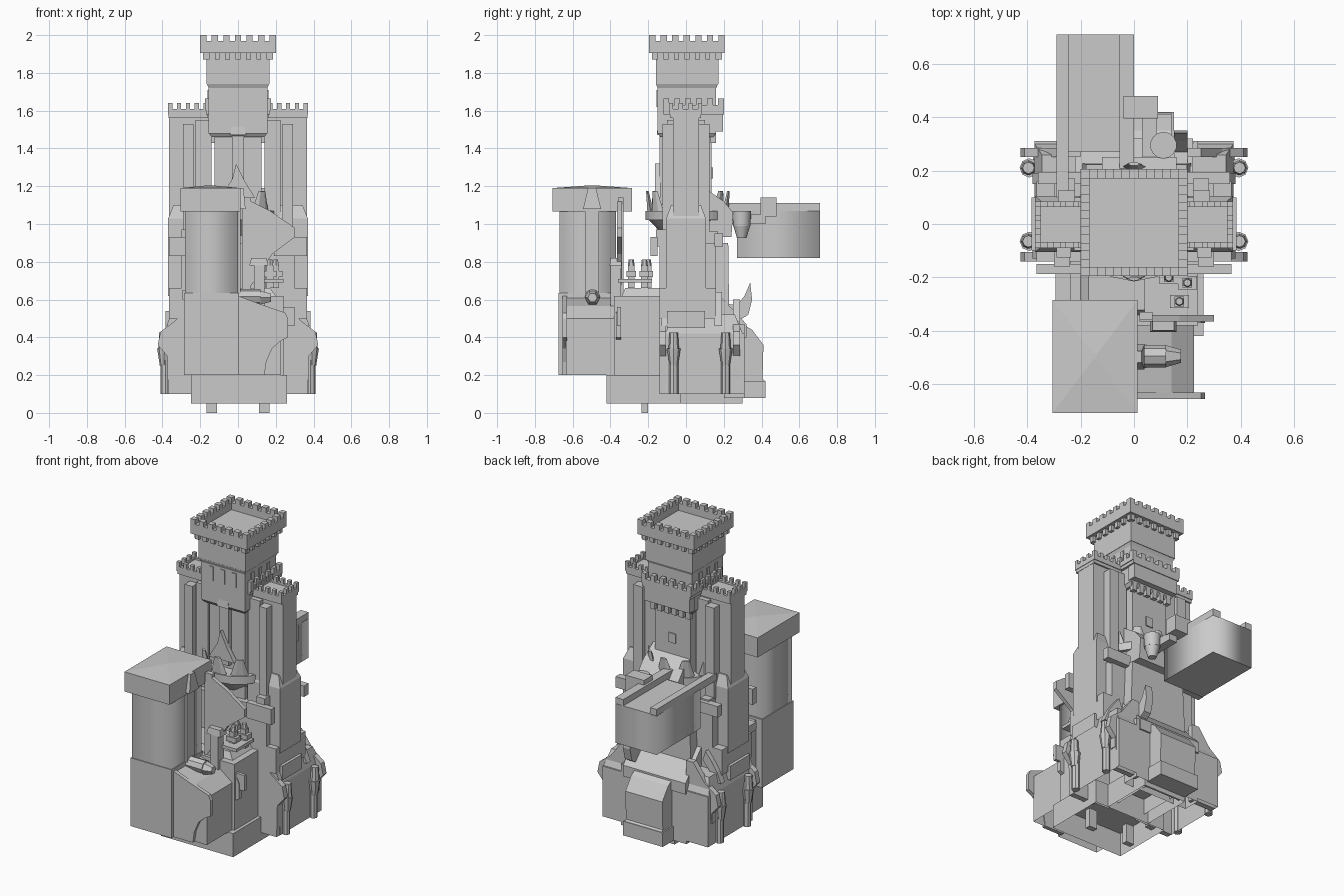
import bpy, bmesh, math
from mathutils import Matrix, Vector

old = bpy.data.objects.get("Cube")
if old:
    bpy.data.objects.remove(old)

stone = bpy.data.materials.new("grey_stone")
stone.use_nodes = True
stone.diffuse_color = (0.59, 0.59, 0.59, 1)
stone.node_tree.nodes["Principled BSDF"].inputs["Base Color"].default_value = (0.59, 0.59, 0.59, 1)


def finish(name, bm):
    bmesh.ops.recalc_face_normals(bm, faces=bm.faces)
    mesh = bpy.data.meshes.new(name)
    bm.to_mesh(mesh)
    bm.free()
    mesh.materials.append(stone)
    obj = bpy.data.objects.new(name, mesh)
    bpy.context.collection.objects.link(obj)
    return obj


def add_box(bm, x, y, z, top=1.0):
    """Box from (low, high) ranges; top scales the upper face."""
    verts = bmesh.ops.create_cube(bm, size=1)["verts"]
    for v in verts:
        s = top if v.co.z > 0 else 1
        v.co = Vector([(r[0] + r[1]) / 2 + c * (r[1] - r[0]) * k
                       for r, c, k in zip((x, y, z), v.co, (s, s, 1))])


def box(name, x, y, z, top=1.0, hollow=False):
    bm = bmesh.new()
    add_box(bm, x, y, z, top)
    if hollow:  # open underneath
        bm.normal_update()
        bmesh.ops.delete(bm, geom=[f for f in bm.faces if f.normal.z < -.9], context="FACES")
    return finish(name, bm)


def sides(name, x, y, z, top=1.0, hollow=False):
    """The same box on the left and the right."""
    box("left_" + name, x, y, z, top, hollow)
    box("right_" + name, (-x[1], -x[0]), y, z, top, hollow)


def prism(name, pts, axis, low, high):
    """Profile in xz (axis y) or yz (axis x), extruded from low to high."""
    bm = bmesh.new()
    place = (lambda a, b: (a, low, b)) if axis == "y" else (lambda a, b: (low, a, b))
    face = bm.faces.new([bm.verts.new(place(a, b)) for a, b in pts])
    move = Vector((0, high - low, 0)) if axis == "y" else Vector((high - low, 0, 0))
    out = bmesh.ops.extrude_face_region(bm, geom=[face])["geom"]
    bmesh.ops.translate(bm, vec=move, verts=[v for v in out if isinstance(v, bmesh.types.BMVert)])
    bm.faces.new([bm.verts.new(place(a, b)) for a, b in pts])
    bmesh.ops.remove_doubles(bm, verts=bm.verts, dist=1e-5)
    return finish(name, bm)


def cone(name, at, r1, r2, h, n=12, turn=Matrix()):
    bm = bmesh.new()
    bmesh.ops.create_cone(bm, cap_ends=True, segments=n, radius1=r1, radius2=r2, depth=h,
                          matrix=Matrix.Translation(at) @ turn)
    return finish(name, bm)


def parapet(name, x, y, z, wall, nx, ny, t=0.03):
    """Four low walls with square merlons."""
    bm = bmesh.new()
    mid = z[0] + wall
    for a, b, n, along in ((x, y, nx, True), (y, x, ny, False)):
        step = (a[1] - a[0] - t) / (n - 1)
        for e in ((b[0], b[0] + t), (b[1] - t, b[1])):
            pieces = [(a, (z[0], mid))]
            pieces += [((a[0] + i * step, a[0] + i * step + t), (mid, z[1])) for i in range(n)]
            for run, hz in pieces:
                add_box(bm, *((run, e) if along else (e, run)), hz)
    return finish(name, bm)


# Central tower, from the shaft up to the crown
box("central_shaft", (-.125, .125), (-.11, .135), (.5, 1.5), hollow=True)
box("shaft_corbel", (-.155, .155), (-.15, .16), (1.48, 1.725))
box("shaft_corbel_skirt", (-.14, .14), (-.135, .145), (1.46, 1.48), 1.1)
box("crown_flare", (-.155, .155), (-.15, .16), (1.72, 1.745), 1.07)
box("crown_room", (-.166, .166), (-.16, .172), (1.74, 1.91))
box("crown_floor", (-.195, .195), (-.19, .2), (1.905, 1.925))
parapet("crown_parapet", (-.2, .2), (-.195, .205), (1.905, 2), .065, 7, 7, .034)
bm = bmesh.new()
for i in range(7):
    c = -.165 + i * .055
    for s in (-1, 1):
        add_box(bm, (c - .013, c + .013), sorted((s * .16 + .005, s * .185 + .005)), (1.87, 1.91))
        add_box(bm, sorted((s * .16, s * .185)), (c - .008, c + .018), (1.87, 1.91))
finish("crown_corbels", bm)

# Narrow windows in the tower
bm = bmesh.new()
for c in (-.08, 0, .08):
    add_box(bm, (c - .014, c + .014), (-.156, -.149), (1.62, 1.71))
    for s in (-1, 1):
        add_box(bm, sorted((s * .154, s * .161)), (c - .014, c + .014), (1.62, 1.71))
finish("tower_windows", bm)

# Battlement walk around the middle, front hooded buttress
box("rear_gallery", (-.16, .16), (.14, .195), (1.49, 1.61))
box("battlement_walk", (-.17, .17), (-.12, .2), (1.58, 1.61))
parapet("walk_parapet", (-.175, .175), (-.12, .2), (1.6, 1.665), .03, 6, 6, .03)
bm = bmesh.new()
for i in range(6):
    add_box(bm, (-.14 + i * .05, -.11 + i * .05), (.13, .16), (1.43, 1.49))
finish("gallery_corbels", bm)
box("front_buttress", (-.032, .032), (-.14, -.1), (1.1, 1.5))
box("front_buttress_hood", (-.042, .042), (-.155, -.1), (1.47, 1.53), .75)
prism("front_spire", [(-.09, 1.14), (.09, 1.14), (.04, 1.22), (-.01, 1.32), (-.03, 1.24)], "y", -.165, -.135)
box("rear_window", (-.025, .025), (.133, .142), (1.24, 1.3))

# Side towers with piers
sides("tower", (.14, .365), (-.07, .07), (.6, 1.58), hollow=True)
sides("tower_corner_strip", (.14, .225), (-.1, .1), (.8, 1.55))
sides("tower_foot", (.14, .37), (-.105, .105), (.62, 1.03), hollow=True)
sides("tower_shoulder", (.14, .37), (-.105, .105), (1.03, 1.1), .75)
sides("front_pier", (.235, .29), (-.125, -.06), (.95, 1.53))
sides("rear_pier", (.22, .285), (.06, .125), (.95, 1.53))
sides("tower_head", (.16, .367), (-.085, .08), (1.56, 1.6))
for s, r in (("left", (.16, .37)), ("right", (-.37, -.16))):
    parapet(s + "_tower_parapet", r, (-.09, .085), (1.58, 1.64), .03, 5, 4, .022)
sides("front_arm", (.24, .3), (-.16, -.09), (.88, .97))
sides("front_crossbar", (.19, .365), (-.187, -.15), (.83, .93))
sides("rear_arm", (.22, .28), (.09, .17), (.88, .96))
sides("rear_crossbar", (.19, .36), (.15, .195), (.88, .95))
sides("tower_plinth", (.1, .365), (-.14, .16), (.5, .66), hollow=True)
sides("plinth_block", (.3, .383), (-.1, .1), (.45, .54), hollow=True)

# Round balcony with broad upright prongs
cone("balcony_bowl", (0, .01, .98), .13, .205, .08, 16)
cone("balcony_rim", (0, .01, 1.045), .225, .225, .05, 16)
for i in range(10):
    a = (i + .5) * math.tau / 10
    turn = Matrix.Rotation(a, 4, "Z") @ Matrix.Rotation(.15, 4, "Y") @ Matrix.Diagonal((.35, 1, 1, 1))
    cone("balcony_prong", (.205 * math.cos(a), .01 + .205 * math.sin(a), 1.11), .06, .022, .13, 6, turn)

# Keep and lower base, open underneath
box("keep", (-.3, .3), (-.14, .16), (.4, .9), hollow=True)
box("keep_front", (-.24, .24), (-.38, -.1), (.2, .62), hollow=True)
box("keep_front_ledge", (-.2, .2), (-.34, -.1), (.62, .66), .85, hollow=True)
box("keep_rear", (-.2, .22), (.1, .23), (.4, .9), .9, hollow=True)
prism("rear_lean_to", [(.16, .4), (.32, .4), (.32, .47), (.16, .64)], "x", -.22, .22)
prism("rear_draped_roof", [(.1, .93), (.24, .93), (.25, 1.06), (.2, 1.12), (.1, 1.19)], "x", -.12, .16)
box("front_base", (-.25, .26), (-.42, -.03), (.05, .2), hollow=True)
box("middle_base", (-.13, .17), (-.03, .3), (.05, .2), hollow=True)
sides("base_wing", (.1, .372), (-.11, .31), (.1, .42), hollow=True)
sides("base_wing_roof", (.1, .372), (-.11, .3), (.42, .52), .8, hollow=True)
for s, n in ((1, "left"), (-1, "right")):
    gable = [(.2, .1), (.37, .1), (.375, .3), (.425, .36), (.41, .43), (.33, .49), (.25, .6), (.2, .6)]
    for y, part in ((-.14, "front"), (.25, "rear")):
        prism(f"{n}_{part}_gable", [(s * a, b) for a, b in gable], "y", y, y + .035)
    arc = [(.27, .64), (.31, .59), (.35, .53), (.38, .46), (.33, .46), (.3, .52), (.25, .58)]
    for y in (-.13, .15):
        prism(n + "_flying_buttress", [(s * a, b) for a, b in arc], "y", y, y + .04)
    # Pilaster statues on the outer wall
    for y in (-.065, .21):
        cone(n + "_pilaster", (s * .385, y, .2), .024, .024, .2, 8)
        cone(n + "_pilaster_bust", (s * .392, y, .295), .022, .036, .09, 8)
        cone(n + "_pilaster_head", (s * .395, y, .38), .028, .022, .09, 8)
    box(n + "_foot_post", sorted((s * .11, s * .168)), (-.235, -.2), (0, .12))
sides("wall_recess", (.37, .378), (.24, .28), (.24, .37))

# Rear porch
porch = [(.25, .08), (.415, .08), (.415, .17), (.405, .18), (.41, .36), (.35, .44), (.25, .5)]
prism("rear_porch", porch, "x", -.12, .14)
box("rear_porch_step", (-.13, .15), (.25, .42), (.08, .17))
box("rear_terrace", (-.22, .24), (.2, .31), (.08, .47), hollow=True)

# Large front corner tower
box("corner_tower_base", (-.285, .005), (-.675, -.36), (.2, .635), hollow=True)
box("corner_tower_shaft", (-.28, 0), (-.67, -.37), (.63, 1.07), hollow=True)
box("corner_tower_cap", (-.305, .013), (-.708, -.285), (1.065, 1.19))
box("corner_tower_roof", (-.305, .013), (-.708, -.285), (1.19, 1.205), .05)
box("corner_tower_rib", (0, .014), (-.535, -.46), (.63, 1.08))
box("corner_tower_dormer", (0, .04), (-.545, -.45), (1.08, 1.19), .45)

# Gatehouse beside the corner tower
gate = [(0, .2), (.14, .2), (.15, .27), (.18, .34), (.225, .38), (.265, .4), (.265, .5), (.25, .53), (.12, .575), (0, .62)]
prism("gatehouse_front", gate, "y", -.655, -.63)
prism("gatehouse_rear", gate, "y", -.37, -.345)
box("gatehouse", (0, .225), (-.635, -.36), (.2, .5), hollow=True)
prism("gatehouse_roof", [(0, .5), (.225, .5), (.14, .565), (0, .61)], "y", -.635, -.36)
lay = Matrix.Rotation(math.pi / 2, 4, "Y")
cone("gatehouse_lantern", (.06, -.495, .615), .042, .042, .12, 8, lay)
cone("gatehouse_lantern_tip", (.145, -.495, .61), .042, .025, .06, 6, lay)

# Slanted front wall, posts and figures on the terrace
wall = [(.02, .6), (.02, 1.08), (.07, 1.12), (.17, 1.07), (.3, .98), (.3, .93), (.18, .84), (.1, .72)]
prism("slanted_wall", wall, "y", -.365, -.34)
box("slanted_wall_pier", (.02, .07), (-.36, -.33), (.6, 1.14))
box("slanted_wall_base", (0, .3), (-.365, -.345), (.46, .56))
box("terrace_post", (.085, .14), (-.4, -.345), (.55, .79))
box("terrace_post_cap", (.06, .16), (-.405, -.34), (.78, .82), .8)
for x, y, z in ((.17, -.29, .66), (.2, -.22, .66), (.13, -.2, .66)):
    box("figure_body", (x - .018, x + .018), (y - .018, y + .018), (z, z + .12))
    box("figure_arms", (x - .035, x + .035), (y - .025, y + .025), (z + .06, z + .09))
    cone("figure_head", (x, y, z + .135), .018, .014, .035, 6)
box("terrace_walkway", (.04, .24), (-.36, -.18), (.69, .71))
for x in (-.265, -.03):
    box("terrace_beam", (x - .028, x + .028), (-.29, -.13), (.6, .65))

# Hanging rear room with roof beams
box("rear_room", (-.29, 0), (.27, .71), (.82, 1.07))
box("outer_beam", (-.29, -.245), (.1, .71), (1.065, 1.11))
box("inner_beam", (-.055, 0), (.2, .71), (1.065, 1.11))
box("rear_crate", (-.04, .09), (.395, .48), (1.04, 1.14))
box("crate_bracket", (.03, .085), (.2, .42), (1.0, 1.05))

# Rear hanging turret and curved horn
cone("rear_turret", (.11, .295, 1.03), .046, .05, .08, 14)
cone("rear_turret_foot", (.11, .295, .96), .025, .046, .07, 14)
horn = [(.17, .5), (.25, .47), (.33, .52), (.35, .6), (.34, .69), (.31, .62), (.27, .57), (.2, .58)]
prism("rear_horn", horn, "x", .15, .2)

# Softly shaded walls on the round parts and the two big plastered rooms
soft = ("balcony_bowl", "balcony_rim", "rear_turret", "rear_room", "corner_tower_shaft")
for obj in bpy.context.collection.objects:
    if obj.type == "MESH" and obj.name.startswith(soft):
        for p in obj.data.polygons:
            p.use_smooth = abs(p.normal.z) < .9
